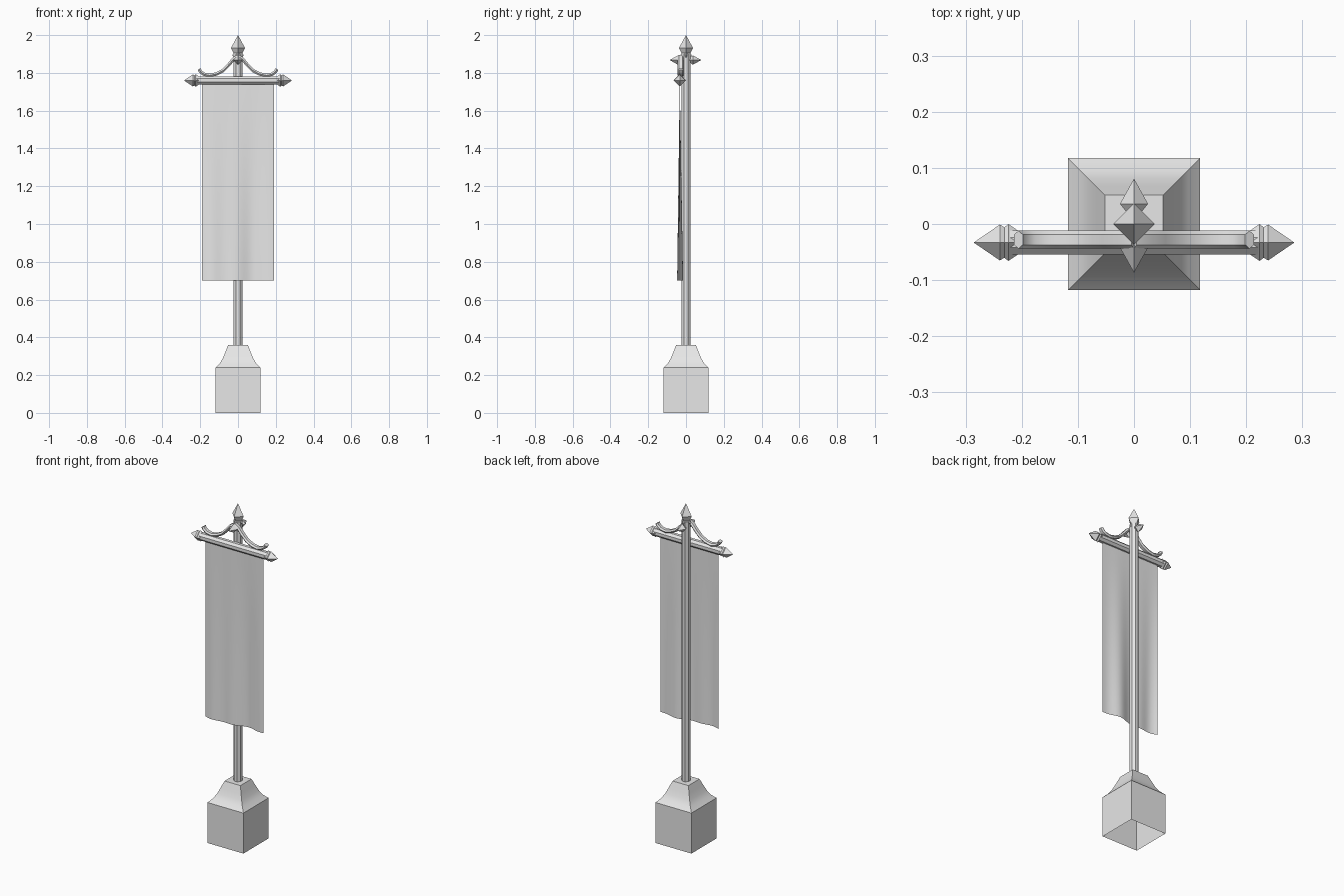
import bpy, bmesh
from math import sin, cos, pi, radians
from mathutils import Vector, Matrix

cube = bpy.data.objects.get("Cube")
if cube:
    bpy.data.objects.remove(cube, do_unlink=True)

grey = bpy.data.materials.new("plain grey")
grey.use_nodes = True
grey.diffuse_color = (0.8, 0.8, 0.8, 1)
grey.node_tree.nodes["Principled BSDF"].inputs["Base Color"].default_value = (0.8, 0.8, 0.8, 1)


def finish(bm, name, smooth=None):
    """Turn a bmesh into a named grey object, optionally smooth shaded."""
    bmesh.ops.remove_doubles(bm, verts=bm.verts, dist=1e-5)
    bmesh.ops.recalc_face_normals(bm, faces=bm.faces)
    mesh = bpy.data.meshes.new(name)
    bm.to_mesh(mesh)
    bm.free()
    obj = bpy.data.objects.new(name, mesh)
    bpy.context.collection.objects.link(obj)
    mesh.materials.append(grey)
    if smooth:
        bpy.ops.object.select_all(action='DESELECT')
        obj.select_set(True)
        bpy.context.view_layer.objects.active = obj
        bpy.ops.object.shade_smooth_by_angle(angle=radians(smooth))
    return obj


def skin(bm, rings, caps=(True, True)):
    """Join closed rings of points with quads."""
    loops = [[bm.verts.new(p) for p in ring] for ring in rings]
    n = len(loops[0])
    for a, b in zip(loops, loops[1:]):
        for i in range(n):
            j = (i + 1) % n
            bm.faces.new((a[i], a[j], b[j], b[i]))
    for loop, cap in zip((loops[0], loops[-1]), caps):
        if cap:
            bm.faces.new(loop)


def lathe(name, profile, sides, origin=(0, 0, 0), direction=(0, 0, 1),
          turn=0.0, caps=(True, True), smooth=None):
    """Spin (radius, height) pairs around an axis through origin."""
    rot = Vector((0, 0, 1)).rotation_difference(Vector(direction)).to_matrix()
    place = Matrix.Translation(origin) @ rot.to_4x4()
    rings = [[place @ Vector((r * cos(turn + 2 * pi * i / sides),
                              r * sin(turn + 2 * pi * i / sides), h))
              for i in range(sides)] for r, h in profile]
    bm = bmesh.new()
    skin(bm, rings, caps)
    return finish(bm, name, smooth)


# Square base with a concave shoulder, open underneath
half = [(0.118, 0), (0.118, 0.24), (0.096, 0.262), (0.08, 0.29),
        (0.067, 0.322), (0.052, 0.36)]
lathe("base", [(w * 2 ** 0.5, z) for w, z in half], 4, turn=pi / 4,
      caps=(False, True), smooth=32)

# Pole
lathe("pole", [(0.025, 0.36), (0.025, 1.9)], 8, turn=pi / 8)

# Spear point on top of the pole
lathe("top_finial", [(0.02, 1.875), (0.03, 1.892), (0.024, 1.905),
                     (0.037, 1.932), (0.0005, 2.0)], 4)

# Small spikes pointing forward and back below the finial
spike = [(0.014, 0.0), (0.014, 0.022), (0.025, 0.036), (0.0005, 0.08)]
for name, y in (("front_spike", -1), ("back_spike", 1)):
    lathe(name, spike, 4, (0, -0.006 if y < 0 else 0, 1.868), (0, y, 0))

# Crossbar and its pointed ends
bar = Vector((0, -0.033, 1.76))
lathe("crossbar", [(0.0235, -0.225), (0.0235, 0.225)], 8, bar, (1, 0, 0), turn=pi / 8)
tip = [(0.02, 0.205), (0.033, 0.224), (0.027, 0.231), (0.032, 0.239), (0.0005, 0.285)]
for name, side in (("left_bar_tip", 1), ("right_bar_tip", -1)):
    lathe(name, tip, 4, bar, (side, 0, 0))

# Curved braces from the pole down to the crossbar
path = [Vector(p) for p in ((0, 1.888), (0.025, 1.872), (0.05, 1.842), (0.08, 1.812),
                            (0.115, 1.794), (0.15, 1.787), (0.18, 1.793),
                            (0.198, 1.806), (0.206, 1.82))]
section = [(-0.016, 0), (-0.009, 0.009), (0.009, 0.009),
           (0.016, 0), (0.009, -0.009), (-0.009, -0.009)]
for name, side in (("left_brace", 1), ("right_brace", -1)):
    rings = []
    for i, p in enumerate(path):
        along = (path[min(i + 1, len(path) - 1)] - path[max(i - 1, 0)]).normalized()
        normal = Vector((-along.y, along.x))
        rings.append([(side * (p.x + normal.x * h), -0.028 + w, p.y + normal.y * h)
                      for w, h in section])
    bm = bmesh.new()
    skin(bm, rings)
    finish(bm, name, smooth=35)

# Hanging cloth, flat at the bar and rippling toward the hem
bm = bmesh.new()
cols, rows = 24, 10
grid = []
for r in range(rows + 1):
    drop = r / rows
    line = []
    for c in range(cols + 1):
        t = c / cols
        ripple = 0.012 * sin(2 * pi * t) + 0.006 * sin(5 * pi * t)
        line.append(bm.verts.new((0.19 * (2 * t - 1), -0.033 - ripple * drop,
                                  1.755 - 1.055 * drop)))
    grid.append(line)
for a, b in zip(grid, grid[1:]):
    for c in range(cols):
        bm.faces.new((a[c], b[c], b[c + 1], a[c + 1]))
finish(bm, "banner_cloth", smooth=40)
